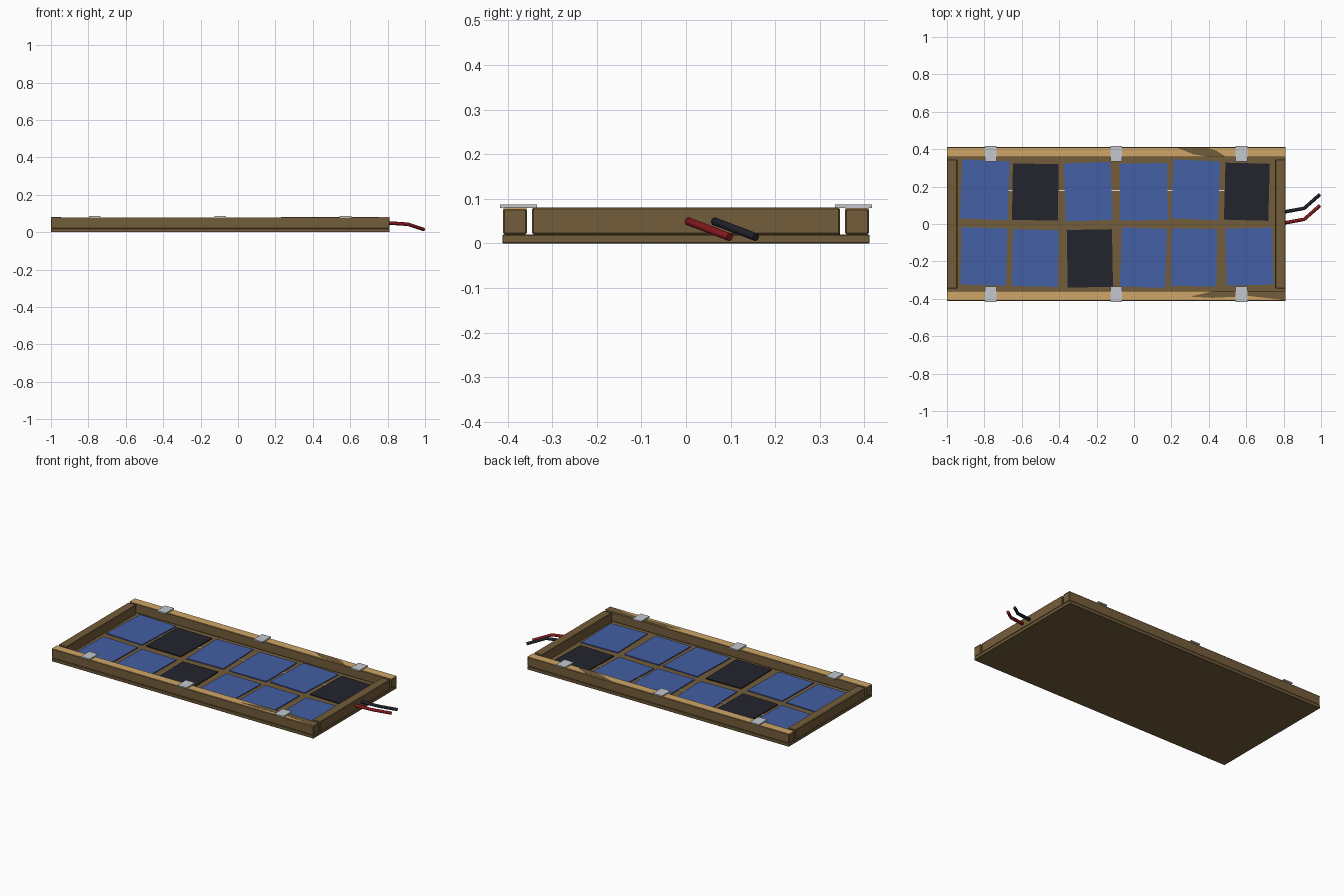
import bpy, bmesh, math
from mathutils import Vector

if "Cube" in bpy.data.objects:
    bpy.data.objects.remove(bpy.data.objects["Cube"])


def mat(name, rgb):
    m = bpy.data.materials.new(name)
    lin = [c / 12.92 if c <= 0.04045 else ((c + 0.055) / 1.055) ** 2.4 for c in (v / 255 for v in rgb)]
    m.diffuse_color = (*lin, 1)
    m.use_nodes = True
    m.node_tree.nodes["Principled BSDF"].inputs["Base Color"].default_value = m.diffuse_color
    return m


BROWN = mat("dark wood", (116, 93, 59))
TAN = mat("light wood", (207, 166, 103))
BLUE = mat("cell blue", (66, 95, 164))
DARK = mat("cell black", (35, 35, 46))
METAL = mat("clip metal", (196, 201, 206))
WHITE = mat("bus silver", (225, 225, 220))
RED = mat("wire red", (135, 24, 30))
BLACK = mat("wire black", (32, 34, 44))


def prism(name, pts, z0, z1, m, bevel=0):
    """Flat polygon extruded from z0 to z1."""
    bm = bmesh.new()
    f = bm.faces.new([bm.verts.new((x, y, z0)) for x, y in pts])
    ext = bmesh.ops.extrude_face_region(bm, geom=[f])
    for v in ext["geom"]:
        if isinstance(v, bmesh.types.BMVert):
            v.co.z = z1
    bmesh.ops.recalc_face_normals(bm, faces=bm.faces)
    me = bpy.data.meshes.new(name)
    bm.to_mesh(me)
    bm.free()
    ob = bpy.data.objects.new(name, me)
    bpy.context.collection.objects.link(ob)
    me.materials.append(m)
    if bevel:
        b = ob.modifiers.new("bevel", "BEVEL")
        b.width, b.segments = bevel, 1
    return ob


def box(name, x0, x1, y0, y1, z0, z1, m, bevel=0, turn=0):
    cx, cy, a = (x0 + x1) / 2, (y0 + y1) / 2, math.radians(turn)
    pts = []
    for x, y in ((x0, y0), (x1, y0), (x1, y1), (x0, y1)):
        dx, dy = x - cx, y - cy
        pts.append((cx + dx * math.cos(a) - dy * math.sin(a), cy + dx * math.sin(a) + dy * math.cos(a)))
    return prism(name, pts, z0, z1, m, bevel)


# Base board and frame
L, R = -1.0, 0.81
box("base_board", L, R, -0.412, 0.412, 0, 0.02, BROWN, 0.002)
box("left_end_rail", L, L + 0.055, -0.345, 0.345, 0.02, 0.08, BROWN, 0.003)
box("right_end_rail", R - 0.055, R, -0.345, 0.345, 0.02, 0.08, BROWN, 0.003)
for s, side in ((-1, "front"), (1, "back")):
    y0, y1 = sorted((s * 0.357, s * 0.41))
    box(side + "_rail", L, R, y0, y1, 0.02, 0.078, BROWN, 0.003)
    box(side + "_rail_strip", L, R, y0 + 0.001, y1 - 0.001, 0.0765, 0.0795, TAN)
    # Metal hold-down clips
    for i, x in enumerate((-0.765, -0.095, 0.575)):
        ya, yb = sorted((s * 0.334, s * 0.417))
        box(f"{side}_clip_{i}", x - 0.031, x + 0.031, ya, yb, 0.0795, 0.0875, METAL)

# Bare worn patches on the strips
prism("back_worn_patch", [(0.23, 0.408), (0.32, 0.372), (0.40, 0.36), (0.49, 0.36), (0.44, 0.392),
                          (0.40, 0.405)], 0.079, 0.0802, BROWN)
prism("front_worn_patch", [(0.30, -0.388), (0.42, -0.395), (0.62, -0.385), (0.81, -0.408),
                           (0.81, -0.358), (0.43, -0.358)], 0.079, 0.0802, BROWN)

# Solar cells: x0, x1, y0, y1, turn, dark
CELLS = [
    (-0.925, -0.67, 0.025, 0.34, -2.5, 0), (-0.65, -0.405, 0.02, 0.322, -1, 1),
    (-0.37, -0.12, 0.018, 0.328, 2, 0), (-0.075, 0.18, 0.02, 0.325, 0.5, 0),
    (0.205, 0.455, 0.025, 0.34, -2.5, 0), (0.485, 0.722, 0.02, 0.325, -1.5, 1),
    (-0.925, -0.68, -0.327, -0.02, -1.5, 0), (-0.65, -0.405, -0.334, -0.03, -1, 0),
    (-0.357, -0.115, -0.338, -0.03, 1, 1), (-0.07, 0.172, -0.338, -0.022, -2, 0),
    (0.2, 0.442, -0.333, -0.025, -1, 0), (0.492, 0.742, -0.327, -0.022, 1.5, 0),
]
for i, (x0, x1, y0, y1, turn, dark) in enumerate(CELLS):
    box(f"cell_{i}", x0, x1, y0, y1, 0.019, 0.026, DARK if dark else BLUE, 0, turn)
box("bus_ribbon", -0.69, 0.51, 0.176, 0.183, 0.019, 0.0225, WHITE)


# Lead wires
def wire(name, y, m):
    cu = bpy.data.curves.new(name, "CURVE")
    cu.dimensions = "3D"
    cu.bevel_depth, cu.bevel_resolution, cu.use_fill_caps = 0.0095, 2, True
    sp = cu.splines.new("POLY")
    path = [(0.79, y, 0.05), (0.91, y + 0.022, 0.042), (0.993, y + 0.095, 0.014)]
    sp.points.add(len(path) - 1)
    for p, c in zip(sp.points, path):
        p.co = (*Vector(c), 1)
    ob = bpy.data.objects.new(name, cu)
    bpy.context.collection.objects.link(ob)
    cu.materials.append(m)


wire("red_wire", 0.003, RED)
wire("black_wire", 0.062, BLACK)
